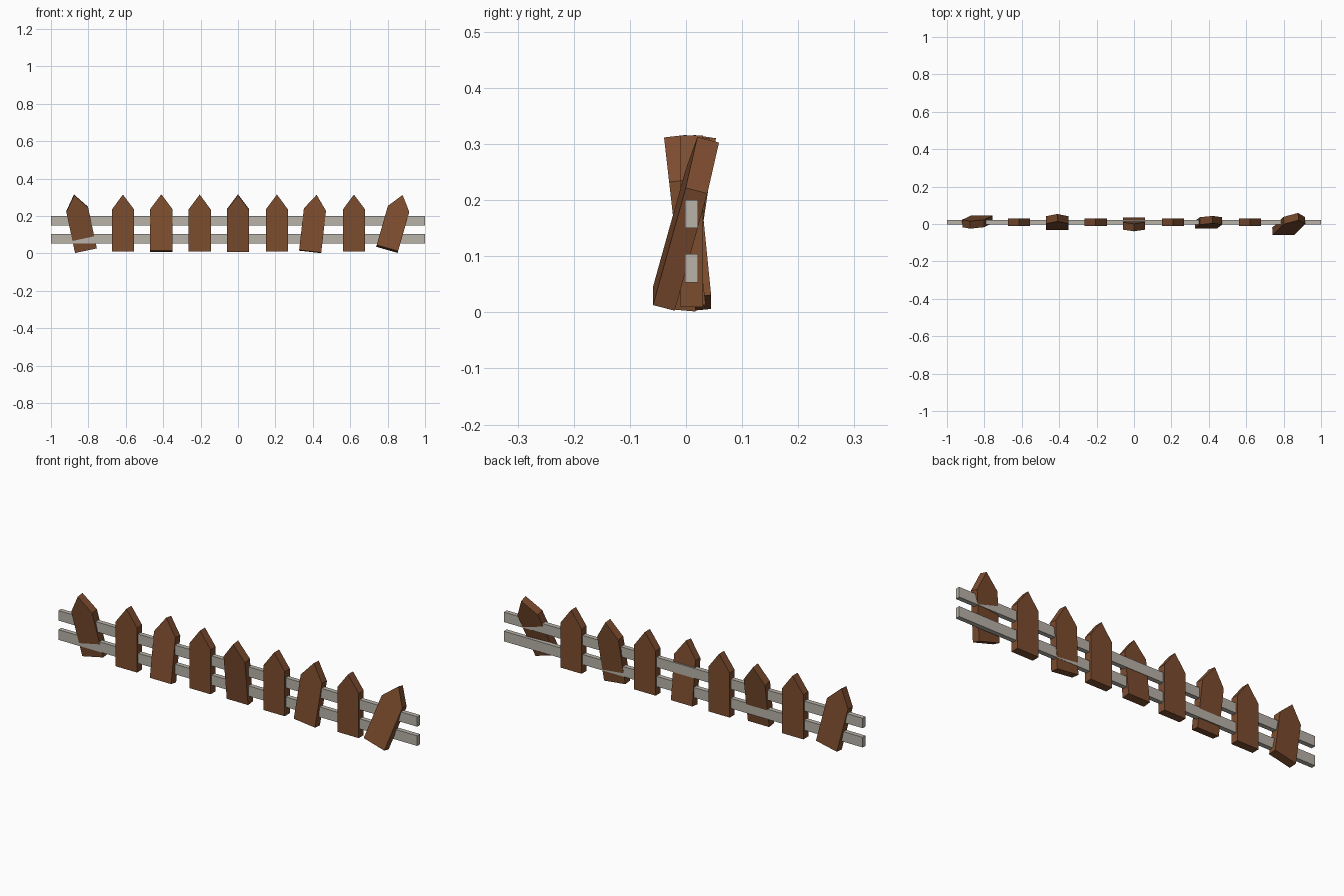
import bpy
from math import radians

if "Cube" in bpy.data.objects:
    bpy.data.objects.remove(bpy.data.objects["Cube"])


def material(name, rgb):
    m = bpy.data.materials.new(name)
    m.diffuse_color = (*rgb, 1.0)
    m.use_nodes = True
    m.node_tree.nodes["Principled BSDF"].inputs["Base Color"].default_value = m.diffuse_color
    return m


WOOD = material("brown wood", (0.202, 0.073, 0.028))
GREY = material("weathered grey", (0.479, 0.445, 0.392))


def prism(name, profile, depth, mat):
    """Extrude an (x, z) outline along y, centred on y = 0."""
    n = len(profile)
    verts = [(x, y, z) for y in (-depth / 2, depth / 2) for x, z in profile]
    faces = [list(range(n)), list(range(2 * n - 1, n - 1, -1))]
    faces += [(i, i + n, (i + 1) % n + n, (i + 1) % n) for i in range(n)]
    mesh = bpy.data.meshes.new(name)
    mesh.from_pydata(verts, [], faces)
    mesh.materials.append(mat)
    obj = bpy.data.objects.new(name, mesh)
    bpy.context.collection.objects.link(obj)
    return obj


# Two horizontal rails
for name, z0, z1 in (("lower_rail", 0.053, 0.104), ("upper_rail", 0.15, 0.20)):
    rail = prism(name, [(-1, z0), (1, z0), (1, z1), (-1, z1)], 0.023, GREY)
    rail.location.y = 0.01

# Pointed pickets: x, y, z of centre, lean back and sideways tilt in degrees
W, H, SHOULDER, THICK = 0.0595, 0.1525, 0.0725, 0.04
OUTLINE = [(-W, -H), (W, -H), (W, SHOULDER), (0, H), (-W, SHOULDER)]
PICKETS = [
    (-0.845, 0.010, 0.165, -5.6, -12),
    (-0.615, 0.010, 0.1625, 0, 0),
    (-0.410, 0.011, 0.1625, 8.5, 0),
    (-0.205, 0.010, 0.1625, 0, 0),
    (0.000, -0.002, 0.1625, -6.5, 0),
    (0.208, 0.010, 0.1625, 0, 0),
    (0.403, 0.010, 0.161, 5, 6.5),
    (0.620, 0.010, 0.1625, 0, 0),
    (0.838, 0.000, 0.166, 15, 16),
]
for i, (x, y, z, lean, tilt) in enumerate(PICKETS, 1):
    picket = prism(f"picket_{i}", OUTLINE, THICK, WOOD)
    picket.location = (x, y, z)
    picket.rotation_euler = (radians(-lean), radians(tilt), 0)
